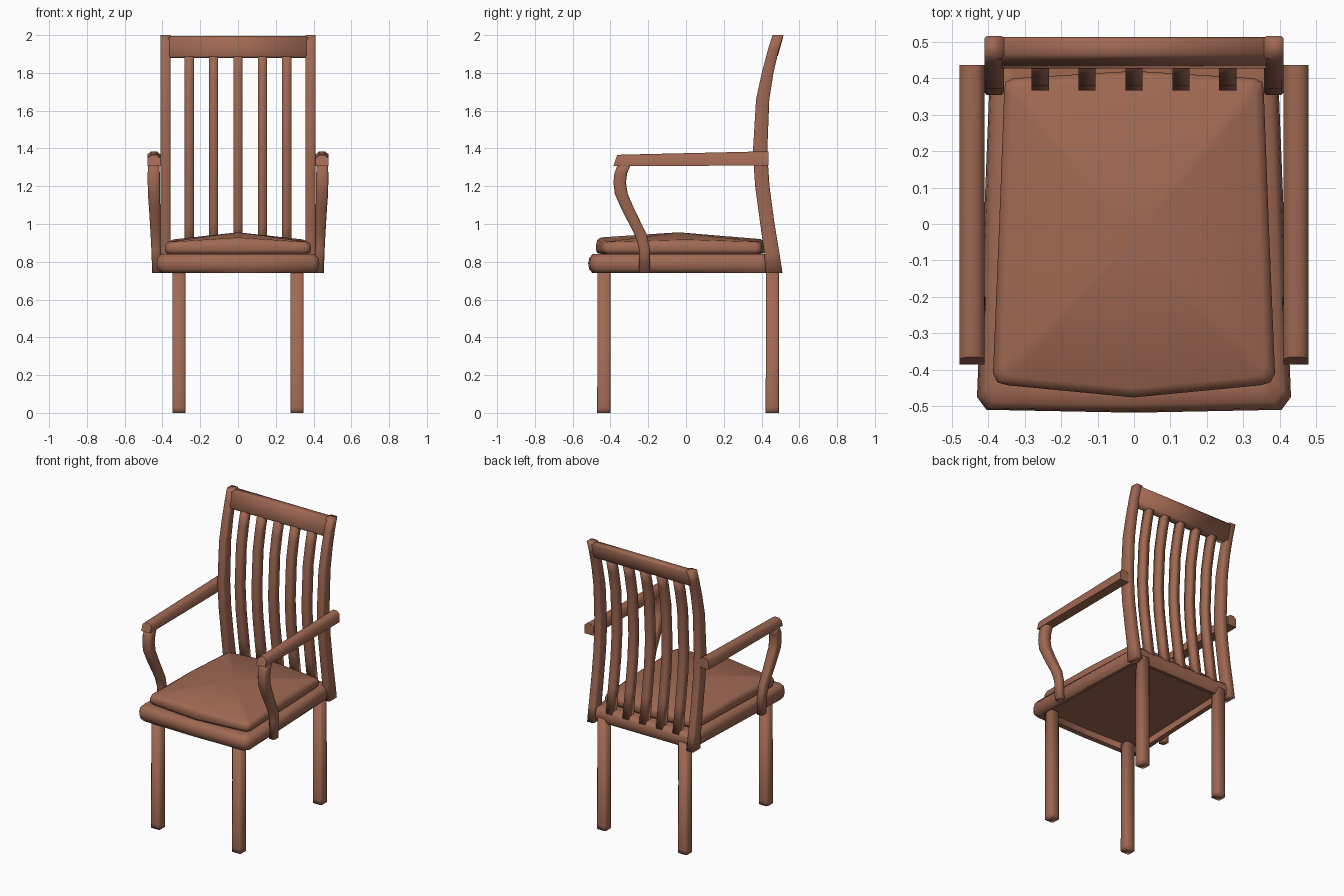
import bpy, bmesh, math

if "Cube" in bpy.data.objects:
    bpy.data.objects.remove(bpy.data.objects["Cube"])

wood = bpy.data.materials.new("brown wood")
wood.diffuse_color = (0.352, 0.141, 0.086, 1)
wood.use_nodes = True
wood.node_tree.nodes["Principled BSDF"].inputs["Base Color"].default_value = wood.diffuse_color


def box(w, h, c=0.0):
    """Rectangle as 2D points, with chamfered corners if c is set."""
    x, y = w / 2, h / 2
    if not c:
        return [(x, y), (-x, y), (-x, -y), (x, -y)]
    return [(x, y - c), (x - c, y), (c - x, y), (-x, y - c),
            (-x, c - y), (c - x, -y), (x - c, -y), (x, c - y)]


def loft(name, rings, mirror=False, apex=None, angle=180):
    """Skin a list of point rings and cap both ends."""
    bm = bmesh.new()
    vs = [[bm.verts.new(p) for p in ring] for ring in rings]
    n = len(vs[0])
    for a, b in zip(vs, vs[1:]):
        for i in range(n):
            j = (i + 1) % n
            bm.faces.new((a[i], a[j], b[j], b[i]))
    bm.faces.new(vs[0])
    if apex:
        top = bm.verts.new(apex)
        for i in range(n):
            bm.faces.new((vs[-1][i], vs[-1][(i + 1) % n], top))
    else:
        bm.faces.new(vs[-1])
    if mirror:
        geo = bmesh.ops.duplicate(bm, geom=bm.verts[:] + bm.edges[:] + bm.faces[:])
        for v in geo["geom"]:
            if isinstance(v, bmesh.types.BMVert):
                v.co.x *= -1
    bmesh.ops.recalc_face_normals(bm, faces=bm.faces[:])
    me = bpy.data.meshes.new(name)
    bm.to_mesh(me)
    bm.free()
    me.materials.append(wood)
    ob = bpy.data.objects.new(name, me)
    bpy.context.collection.objects.link(ob)
    bpy.ops.object.select_all(action='DESELECT')
    ob.select_set(True)
    bpy.context.view_layer.objects.active = ob
    bpy.ops.object.shade_smooth_by_angle(angle=math.radians(angle))
    return ob


def upright(x, y, z, w, d, c=0.0):
    return [(x + u, y + v, z) for u, v in box(w, d, c)]


# legs
for name, y in (("front_legs", -0.435), ("back_legs", 0.457)):
    loft(name, [upright(0.313, y, z, s, s, 0.008) for z, s in
                ((0, 0.07), (0.03, 0.07), (0.78, 0.068))], mirror=True)

# seat frame: rounded edge, solid top and recessed underside
half = [(0.0, -0.518), (0.405, -0.51), (0.431, -0.475), (0.395, 0.43), (0.386, 0.49)]
outline = half + [(-x, y) for x, y in reversed(half[1:])]


def frame_ring(d, z):
    return [(x * (1 - d / 0.42), -0.01 + (y + 0.01) * (1 - d / 0.5), z) for x, y in outline]


loft("seat_frame", [frame_ring(d, z) for d, z in (
    (0.05, 0.79), (0.05, 0.745), (0.022, 0.74), (0.005, 0.762), (0, 0.79),
    (0.005, 0.818), (0.022, 0.84), (0.06, 0.84))], angle=55)

# cushion with a shallow peaked top
ch = [(0, -0.476, 1), (0.345, -0.443, 0), (0.375, -0.435, 0), (0.387, -0.41, 0),
      (0.37, 0, 0.5), (0.356, 0.37, 0), (0.352, 0.39, 0), (0.33, 0.40, 0), (0, 0.42, 0.6)]
cush = ch + [(-x, y, k) for x, y, k in reversed(ch[1:-1])]


def cushion_ring(d, z, lift):
    return [(x * (1 - d / 0.38), -0.03 + (y + 0.03) * (1 - d / 0.44), z + k * lift)
            for x, y, k in cush]


loft("seat_cushion", [cushion_ring(*a) for a in (
    (0.03, 0.83, 0), (0.025, 0.842, 0), (0.006, 0.846, 0), (0, 0.862, 0),
    (0, 0.88, 0.01), (0.006, 0.897, 0.018), (0.025, 0.907, 0.022))],
    apex=(0, -0.04, 0.956))

# back posts, curved in side view: z, centre y, depth
curve = [(0.74, 0.466, 0.09), (0.85, 0.454, 0.08), (1.0, 0.431, 0.076), (1.2, 0.404, 0.076),
         (1.38, 0.392, 0.076), (1.66, 0.406, 0.07), (1.8, 0.432, 0.062),
         (1.92, 0.462, 0.058), (2.0, 0.487, 0.058)]
loft("back_posts", [upright(0.384, y, z, 0.053, d, 0.006) for z, y, d in curve], mirror=True)


def curve_y(z):
    for (z0, y0, _), (z1, y1, _) in zip(curve, curve[1:]):
        if z <= z1:
            return y0 + (y1 - y0) * (z - z0) / (z1 - z0)


# back slats follow the posts
for i in range(5):
    x = (i - 2) * 0.129
    loft(f"back_slat_{i + 1}", [upright(x, curve_y(z), z, 0.048, 0.052)
                               for z in (0.82, 1.0, 1.2, 1.38, 1.66, 1.8, 1.91)])

# top rail, leaning with the posts
loft("top_rail", [[(x, 0.47 + u + 0.28 * v, 1.938 + v) for u, v in box(0.06, 0.116, 0.01)]
                  for x in (-0.37, 0.37)])


# armrests: flat underneath, low ridge on top, slanted front end
def arm_ring(y, z0, z1, slant):
    sec = [(-0.034, z0), (0.034, z0), (0.034, z1 - 0.016), (0.015, z1), (-0.015, z1),
           (-0.034, z1 - 0.016)]
    return [(0.445 + u, y + slant * (z - z0), z) for u, z in sec]


loft("armrests", [arm_ring(-0.385, 1.306, 1.364, 0.35), arm_ring(-0.34, 1.306, 1.367, 0),
                  arm_ring(0.436, 1.31, 1.385, 0)], mirror=True, angle=60)

# arm supports, S curved: z, x, y, width, depth
supports = [(0.74, 0.43, -0.22, 0.048, 0.058), (0.87, 0.434, -0.22, 0.05, 0.058),
            (0.94, 0.436, -0.238, 0.053, 0.064), (1.08, 0.441, -0.308, 0.06, 0.068),
            (1.16, 0.445, -0.343, 0.064, 0.068), (1.22, 0.446, -0.351, 0.064, 0.066),
            (1.27, 0.446, -0.345, 0.064, 0.068), (1.32, 0.446, -0.325, 0.06, 0.07)]
loft("arm_supports", [upright(x, y, z, w, d, 0.01) for z, x, y, w, d in supports], mirror=True)
